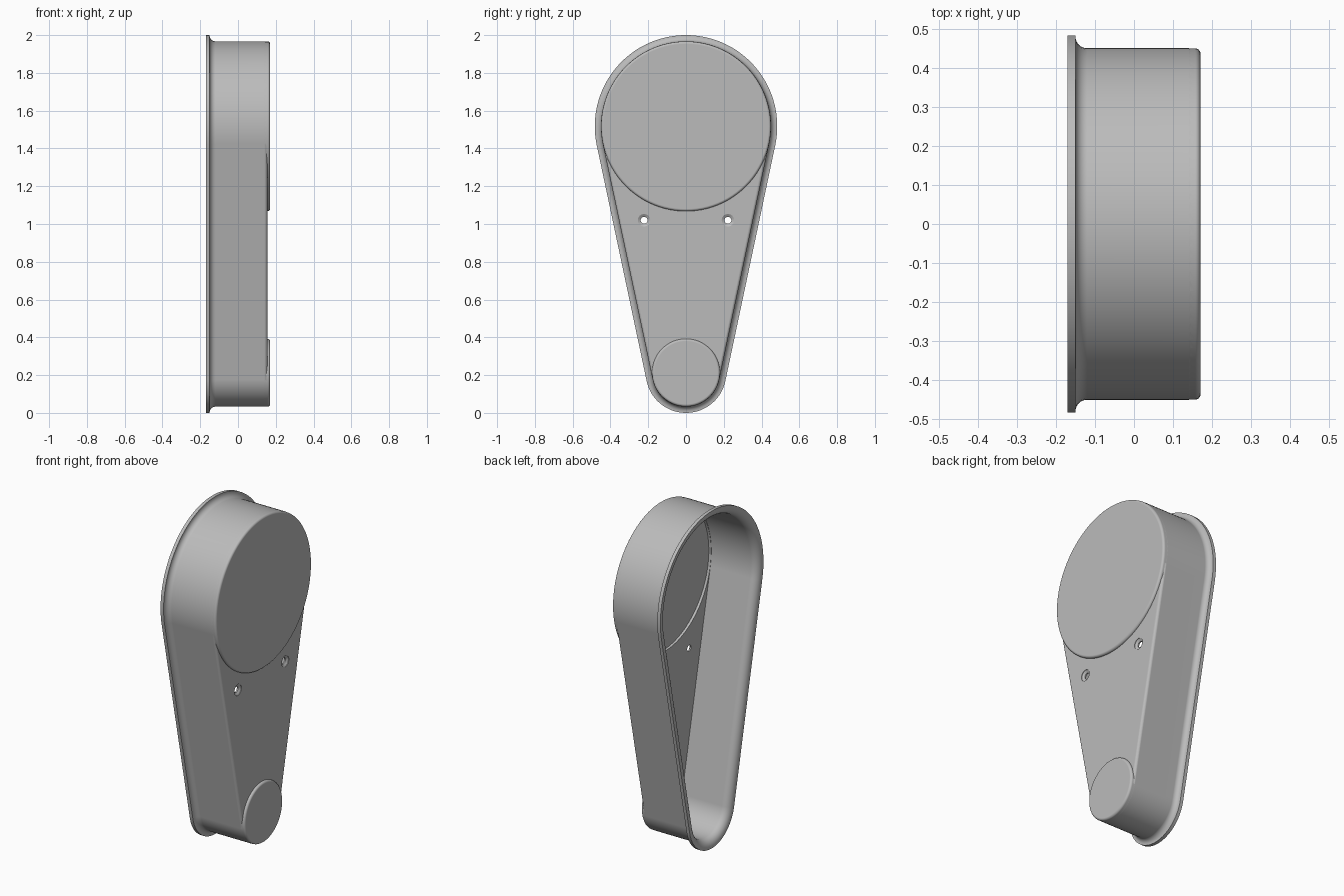
import bpy, bmesh
from math import sin, cos, pi, asin

cube = bpy.data.objects.get("Cube")
if cube:
    bpy.data.objects.remove(cube, do_unlink=True)

# Two pulley centres (height, radius) that define the teardrop outline
TOP, BOTTOM = (1.517, 0.45), (0.213, 0.18)
TILT = asin((TOP[1] - BOTTOM[1]) / (TOP[0] - BOTTOM[0]))

grey = bpy.data.materials.new("satin grey")
grey.use_nodes = True
grey.diffuse_color = (0.5, 0.5, 0.5, 1)
grey.node_tree.nodes["Principled BSDF"].inputs["Base Color"].default_value = (0.5, 0.5, 0.5, 1)


def arc(cx, cy, r, a0, a1, n=6):
    """Points of a circular arc, angles in quarter turns."""
    return [(cx + r * cos((a0 + (a1 - a0) * i / n) * pi / 2),
             cy + r * sin((a0 + (a1 - a0) * i / n) * pi / 2)) for i in range(n + 1)]


def teardrop(offset, x):
    """Outline around both circles, grown by offset, at depth x."""
    pts = []
    for (z, r), a0, a1, n in ((TOP, -TILT, pi + TILT, 64),
                              (BOTTOM, pi + TILT, 2 * pi - TILT, 40)):
        for i in range(n + 1):
            a = a0 + (a1 - a0) * i / n
            pts.append((x, (r + offset) * cos(a), z + (r + offset) * sin(a)))
    return pts


def circle(y, z, r, x, n=96):
    return [(x, y + r * cos(2 * pi * i / n), z + r * sin(2 * pi * i / n)) for i in range(n)]


def loft(name, rings):
    """Closed solid through a stack of rings, capped at both ends."""
    bm = bmesh.new()
    loops = [[bm.verts.new(p) for p in ring] for ring in rings]
    for a, b in zip(loops, loops[1:]):
        for i in range(len(a)):
            j = (i + 1) % len(a)
            bm.faces.new((a[i], a[j], b[j], b[i]))
    bm.faces.new(loops[0])
    bm.faces.new(loops[-1])
    bmesh.ops.recalc_face_normals(bm, faces=bm.faces)
    mesh = bpy.data.meshes.new(name)
    bm.to_mesh(mesh)
    bm.free()
    mesh.materials.append(grey)
    obj = bpy.data.objects.new(name, mesh)
    bpy.context.collection.objects.link(obj)
    return obj


def combine(target, tool, operation):
    mod = target.modifiers.new(operation.lower(), 'BOOLEAN')
    mod.operation, mod.object, mod.solver = operation, tool, 'EXACT'
    bpy.context.view_layer.objects.active = target
    bpy.ops.object.modifier_apply(modifier=mod.name)
    bpy.data.objects.remove(tool, do_unlink=True)


# Shell: flange, flared root, wall, rounded rim, face plate, then the hollow
outside = ([(0.033, -0.17), (0.033, -0.15)] + arc(0.03, -0.12, 0.03, -1, -2)
           + arc(-0.015, 0.14, 0.015, 0, 1))
inside = arc(0.024, -0.126, 0.044, -1, -2) + [(-0.02, 0.135)]
profile = outside[::-1] + inside
cover = loft("belt_cover", [teardrop(d, x) for d, x in profile])

# Raised round bosses on the face, rounded at the edge
for z, r in (TOP, BOTTOM):
    edge = [(r - 0.0005, 0.139)] + arc(r - 0.0135, 0.157, 0.013, 0, 1)
    combine(cover, loft("boss", [circle(0, z, rr, x) for rr, x in edge]), 'UNION')

# Matching recesses behind the bosses
for z, r in (TOP, BOTTOM):
    combine(cover, loft("recess", [circle(0, z, r - 0.022, x) for x in (0.1, 0.15)]),
            'DIFFERENCE')

# Countersunk screw holes
for y in (-0.222, 0.222):
    sink = [(0.018, 0.1), (0.018, 0.143), (0.033, 0.152), (0.033, 0.2)]
    combine(cover, loft("screw_hole", [circle(y, 1.02, r, x, 32) for r, x in sink]),
            'DIFFERENCE')

# Smooth shading with crisp edges
bpy.ops.object.select_all(action='DESELECT')
cover.select_set(True)
bpy.context.view_layer.objects.active = cover
bpy.ops.object.shade_smooth_by_angle(angle=pi / 6)
normals = cover.modifiers.new("weighted_normals", 'WEIGHTED_NORMAL')
normals.keep_sharp = True
